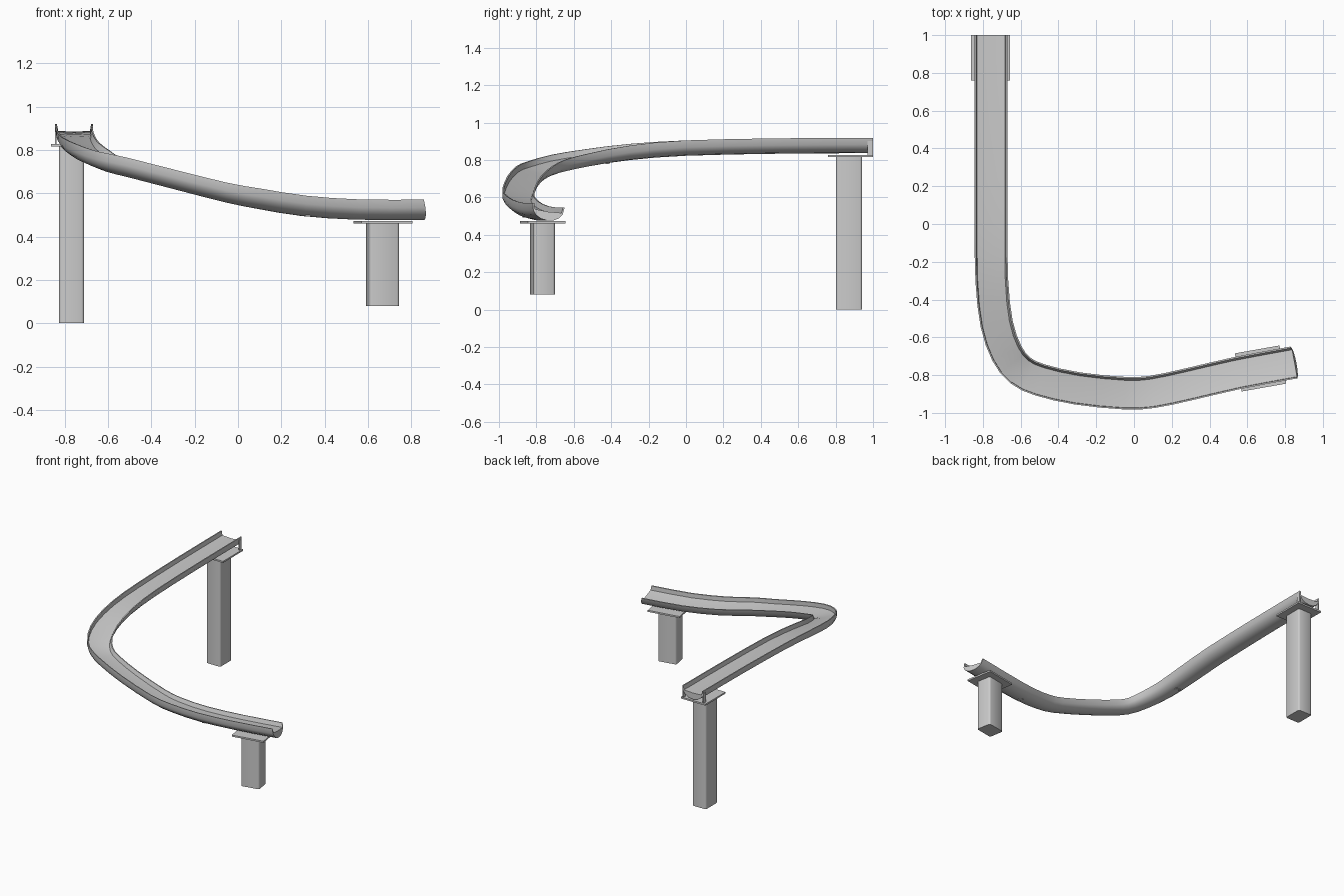
import bpy, bmesh, math
from mathutils import Vector, Matrix

old = bpy.data.objects.get("Cube")
if old:
    bpy.data.objects.remove(old, do_unlink=True)

grey = bpy.data.materials.new("plain_grey")
grey.use_nodes = True
tone = (0.6, 0.6, 0.6, 1)
grey.diffuse_color = tone
grey.node_tree.nodes["Principled BSDF"].inputs["Base Color"].default_value = tone


def finish(name, bm, angle):
    bmesh.ops.recalc_face_normals(bm, faces=bm.faces)
    mesh = bpy.data.meshes.new(name)
    bm.to_mesh(mesh)
    bm.free()
    mesh.materials.append(grey)
    obj = bpy.data.objects.new(name, mesh)
    bpy.context.collection.objects.link(obj)
    bpy.ops.object.select_all(action="DESELECT")
    obj.select_set(True)
    bpy.context.view_layer.objects.active = obj
    bpy.ops.object.shade_smooth_by_angle(angle=math.radians(angle))
    return obj


def box(name, centre, size, yaw=0, bevel=0, angle=30):
    bm = bmesh.new()
    bmesh.ops.create_cube(bm, size=1)
    bmesh.ops.scale(bm, vec=size, verts=bm.verts)
    if bevel:
        upright = [e for e in bm.edges
                   if abs(e.verts[0].co.z - e.verts[1].co.z) > 0.01]
        bmesh.ops.bevel(bm, geom=upright, offset=bevel, segments=2,
                        profile=0.5, affect="EDGES")
    bm.transform(Matrix.Translation(centre) @ Matrix.Rotation(math.radians(yaw), 4, "Z"))
    return finish(name, bm, angle)


# Chute path: x, y, height of the underside, bank in degrees
knots = [Vector(k) for k in (
    (-.757, 1, .837, 0), (-.757, .5, .834, 0), (-.757, 0, .823, 0),
    (-.757, -.3, .80, 3), (-.737, -.53, .765, 7), (-.685, -.69, .733, 9),
    (-.61, -.785, .70, 9), (-.5, -.838, .672, 9), (-.3, -.882, .62, 8),
    (-.05, -.907, .556, 8), (.1, -.9, .527, 8), (.3, -.858, .495, 8),
    (.55, -.80, .478, 8), (.845, -.745, .477, 8))]


def spline(points, steps):
    pts = [2 * points[0] - points[1]] + points + [2 * points[-1] - points[-2]]
    out = []
    for a, b, c, d in zip(pts, pts[1:], pts[2:], pts[3:]):
        for i in range(steps):
            t = i / steps
            out.append(0.5 * (2 * b + (c - a) * t + (2 * a - 5 * b + 4 * c - d) * t ** 2
                              + (3 * b - a - 3 * c + d) * t ** 3))
    return out + [points[-1]]


# Chute section: rounded underside, raised rims, shallow deck
half = [(.035, .005), (.065, .022), (.081, .045), (.087, .082), (.079, .082), (.073, .051)]
section = [(0, 0)] + half + [(0, .047)] + [(-x, z) for x, z in reversed(half)]

path = spline(knots, 2)
bm = bmesh.new()
rings = []
for i, p in enumerate(path):
    ahead = path[min(i + 1, len(path) - 1)] - path[max(i - 1, 0)]
    forward = Vector((ahead.x, ahead.y, 0)).normalized()
    side = Vector((-forward.y, forward.x, 0))
    bank = math.radians(p.w)
    across = side * math.cos(bank) - Vector((0, 0, math.sin(bank)))
    up = side * math.sin(bank) + Vector((0, 0, math.cos(bank)))
    last = i == len(path) - 1
    rings.append([bm.verts.new(p.xyz + across * x + up * z
                               + forward * ((.082 - z) * .2 if last else 0))
                  for x, z in section])
n = len(section)
for r, s in zip(rings, rings[1:]):
    for j in range(n):
        bm.faces.new((r[j], r[(j + 1) % n], s[(j + 1) % n], s[j]))
for ring in (rings[0], rings[-1]):
    bm.faces.new(ring)
finish("chute", bm, 50)

# Supports: a rounded square pillar under a thin plate
for name, x, y, low, high, yaw in (("start", -.768, .872, 0, .817, 90),
                                   ("exit", .667, -.768, .08, .462, 10)):
    box(name + "_pillar", (x, y, (low + high) / 2), (.14, .115, high - low), yaw, .012, 75)
    cx, cy = (-.76, .88) if name == "start" else (.67, -.765)
    box(name + "_plate", (cx, cy, high + .005), (.24, .205, .012), yaw)

# Brackets tying the rims to the start plate
for label, x in (("right", -.841), ("left", -.673)):
    box(label + "_start_bracket", (x, .985, .86), (.008, .03, .085))

# Small joint lugs beneath the chute
box("upper_joint_lug", (-.748, -.42, .788), (.04, .02, .016))
box("lower_joint_lug", (.32, -.853, .5), (.025, .04, .016), 11)
